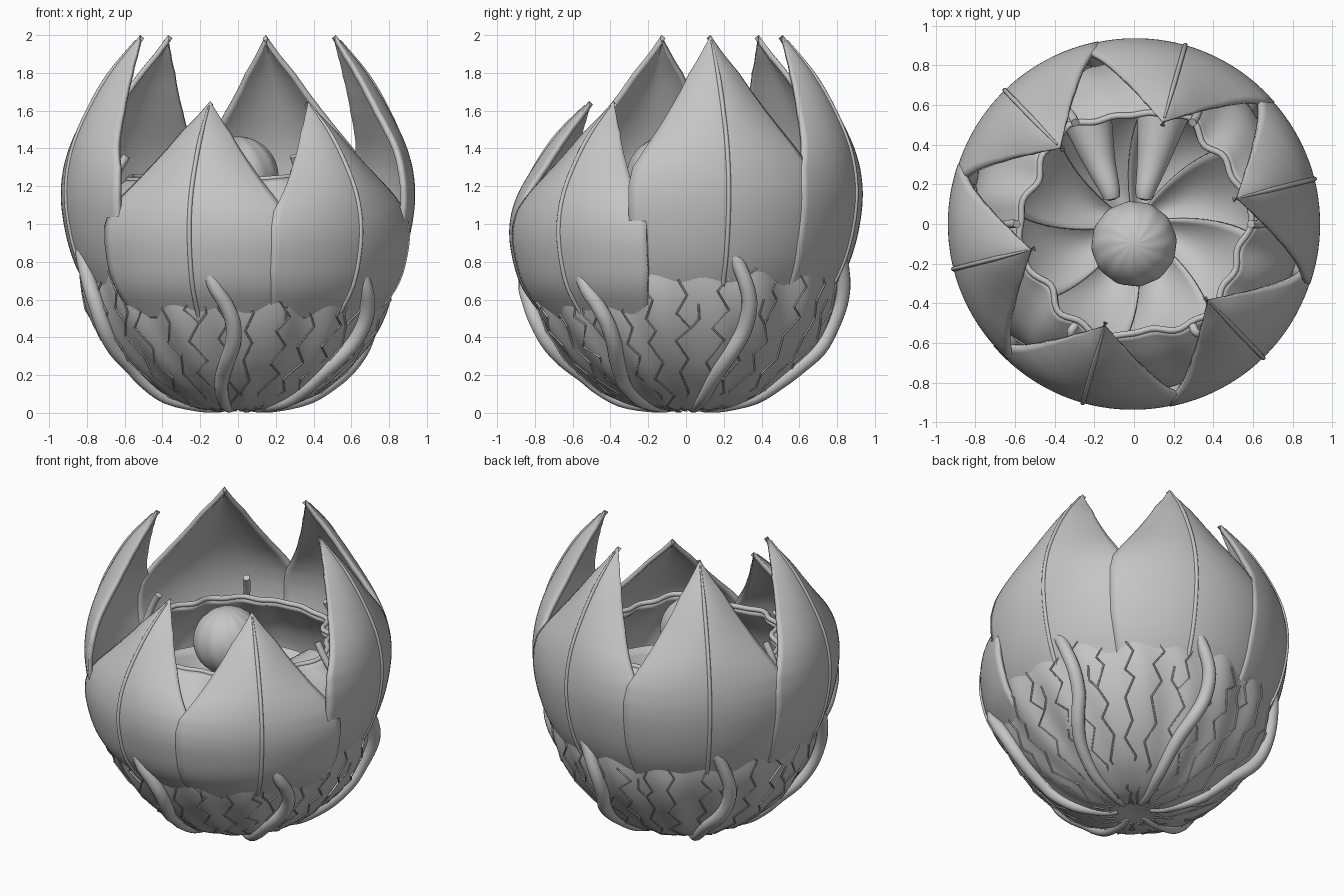
import bpy, bmesh, math, random
from mathutils import Vector

if "Cube" in bpy.data.objects:
    bpy.data.objects.remove(bpy.data.objects["Cube"])

random.seed(4)
rad = math.radians
grey = bpy.data.materials.new("plain grey")
grey.diffuse_color = (0.56, 0.56, 0.56, 1)
grey.use_nodes = True
grey.node_tree.nodes["Principled BSDF"].inputs["Base Color"].default_value = grey.diffuse_color


def smooth_path(pts, t):
    """Smooth curve through the points, t in 0..1."""
    p = [Vector(q) for q in pts]
    x = min(max(t, 0), 1) * (len(p) - 1)
    i = min(int(x), len(p) - 2)
    f = x - i
    a, b = p[i], p[i + 1]
    before = p[i - 1] if i else a * 2 - b
    after = p[i + 2] if i + 2 < len(p) else b * 2 - a
    return 0.5 * (2 * a + (b - before) * f + (2 * before - 5 * a + 4 * b - after) * f * f
                  + (3 * a - before - 3 * b + after) * f ** 3)


def table(pts, z):
    """Linear lookup in a list of (z, value)."""
    for (z0, a), (z1, b) in zip(pts, pts[1:]):
        if z <= z1:
            return a + (b - a) * (z - z0) / (z1 - z0)
    return pts[-1][1]


def finish(ob, angle=40):
    ob.data.materials.append(grey)
    bpy.ops.object.select_all(action='DESELECT')
    ob.select_set(True)
    bpy.context.view_layer.objects.active = ob
    bpy.ops.object.shade_smooth_by_angle(angle=rad(angle))
    return ob


def sheet(name, fn, nu, nv, closed=False, thick=0.0):
    """Grid surface from fn(u, v), optionally thickened to the inside."""
    bm = bmesh.new()
    cols = nv if closed else nv + 1
    g = [[bm.verts.new(fn(i / nu, j / nv)) for j in range(cols)] for i in range(nu + 1)]
    for i in range(nu):
        for j in range(nv):
            k = (j + 1) % cols
            bm.faces.new((g[i][j], g[i][k], g[i + 1][k], g[i + 1][j]))
    bmesh.ops.remove_doubles(bm, verts=bm.verts, dist=1e-5)
    me = bpy.data.meshes.new(name)
    bm.to_mesh(me)
    bm.free()
    ob = bpy.data.objects.new(name, me)
    bpy.context.collection.objects.link(ob)
    if thick:
        m = ob.modifiers.new("thickness", 'SOLIDIFY')
        m.thickness = thick
        m.offset = -1
    return finish(ob)


def tube(name, paths, radius, smooth=False, taper=None, cyclic=False, sides=3):
    """Round tubes along one or several point paths."""
    cu = bpy.data.curves.new(name, 'CURVE')
    cu.dimensions = '3D'
    cu.bevel_depth = radius
    cu.bevel_resolution = sides
    cu.use_fill_caps = True
    for pts in paths:
        if smooth:
            pts = [smooth_path(pts, k / 48) for k in range(49)]
        s = cu.splines.new('POLY')
        s.points.add(len(pts) - 1)
        for k, p in enumerate(pts):
            s.points[k].co = (*p, 1)
            s.points[k].radius = taper(k / (len(pts) - 1)) if taper else 1
        s.use_cyclic_u = cyclic
    ob = bpy.data.objects.new(name, cu)
    bpy.context.collection.objects.link(ob)
    bpy.ops.object.select_all(action='DESELECT')
    ob.select_set(True)
    bpy.context.view_layer.objects.active = ob
    bpy.ops.object.convert(target='MESH')
    return finish(bpy.context.object, 50)


def polar(r, a, z):
    return Vector((r * math.cos(a), r * math.sin(a), z))


# ---- bowl with a rippled wall and wavy rim
BOWL = [(0, .03), (.2, .018), (.4, .09), (.55, .2), (.66, .32), (.745, .45), (.8, .58),
        (.825, .7), (.825, .83), (.78, .99), (.69, 1.13), (.58, 1.24)]


def bowl_point(u, a, out=0.0):
    p = smooth_path(BOWL, u)
    wave = (.010 * math.sin(17 * a + 9 * u) + .007 * math.sin(11 * a - 5 * u)) * min(1, 3 * u)
    rim = max(0, (u - .75) * 4)
    wave += rim * (.022 * math.sin(6 * a + .8) + .010 * math.sin(13 * a))
    return polar(p.x + wave * (p.x > .05) + out, a, p.y + .01 * rim * math.sin(5 * a))


def u_at(z):
    return min((k / 400 for k in range(30, 401)), key=lambda u: abs(smooth_path(BOWL, u).y - z))


sheet("bowl", lambda u, v: bowl_point(u, v * math.tau), 60, 144, True, 0.04)
tube("bowl_rim", [[bowl_point(1, k * math.tau / 120, -.015) for k in range(120)]],
     0.016, cyclic=True)

# ---- six pointed outer petals, keeled towards the tip, the two at the front lower
PETAL = [(.87, .8), (.924, 1.0), (.939, 1.2), (.905, 1.4), (.82, 1.6), (.7, 1.8), (.535, 2.0)]
WIDTH = [(.6, 31), (.9, 33), (1.2, 33), (1.3, 32), (1.4, 28.5), (1.6, 21), (1.8, 12.5), (2.0, .15)]
KEEL = [(1.1, 0), (1.2, .004), (1.3, .014), (1.4, .034), (1.5, .058), (1.6, .074), (1.7, .076),
        (1.8, .066), (1.9, .042), (2.0, 0)]
ROOT_TURN = [(0, -2), (.2, 2), (.42, 10), (.62, 10), (.84, 3), (1.05, -8), (1.25, -14), (1.4, -14)]

roots = []
for n in range(6):
    mid = rad(14 + 60 * n)
    s = 0.825 if n in (4, 5) else 1.0
    profile = [(.77 if s == 1 else .75, .6)] + PETAL

    def petal(u, v, mid=mid, s=s, profile=profile):
        p = smooth_path(profile, u)
        w = 2 * v - 1
        keel = table(KEEL, p.y) * abs(w) ** 1.7 if p.y > 1.1 else 0
        return polar(p.x - .004 * v - keel, mid + rad(table(WIDTH, p.y)) * w, p.y * s)

    sheet("outer_petal", petal, 56, 24, False, 0.028)
    tube("petal_midrib", [[petal(k / 51, .5) for k in range(51)]], 0.012,
         taper=lambda t: 1 if t < .85 else 1 - (t - .85) * 4)

    # root winding up the bowl, then behind the petal to a prong over the rim
    path = [polar(.1, mid, .03), polar(.19, mid, .03)]
    for z in (.075, .16, .24, .34, .45, .58, .7, .84, .95, 1.08, 1.2):
        zz = z * (s if z < .9 else .95)
        a = mid + rad(table(ROOT_TURN, z) + (4 if s < 1 else 0))
        path.append(bowl_point(u_at(zz), a, .026 if .3 < z < .86 else .01))
    top = mid - rad(14)
    path += [polar(.635, top, 1.28), polar(.59, top, 1.36 if s == 1 else 1.27)]
    roots.append(path)
tube("root", roots, 0.042, True,
     lambda t: .5 + .5 * math.sin(math.pi * min(1, t * 1.1 + .02)), sides=5)

# ---- sharp zigzag veins climbing the bowl, with a few side twigs
veins = []
for n in range(30):
    a = math.tau * (n + random.uniform(-.2, .2)) / 30
    end = random.uniform(.68, 1.08)
    steps = round(end * 11)
    pts, side = [polar(random.uniform(.1, .15), a, .012)], random.choice((-1, 1))
    for k in range(steps + 1):
        z = .02 + (end - .02) * (k + random.uniform(-.25, .25)) / steps
        u = u_at(max(z, .02))
        pts.append(bowl_point(u, a + side * random.uniform(.016, .042) / smooth_path(BOWL, u).x, .005))
        side = -side
    veins.append(pts)
    if n % 3 == 0:
        b = pts[6]
        ang = math.atan2(b.y, b.x)
        veins.append([b, bowl_point(u_at(b.z + .05), ang + .06 * side, .004),
                      bowl_point(u_at(b.z + .13), ang + .05 * side, .004)])
tube("vein", veins, 0.006, sides=1)

# ---- cupped inner petals lining the bowl
INNER = [(.04, .46), (.2, .48), (.38, .57), (.53, .72), (.64, .9)]
for n in range(8):
    mid = math.tau * (n + .3) / 8

    def inner(u, v, mid=mid):
        p = smooth_path(INNER, u)
        w = 2 * v - 1
        return polar(p.x, mid + w * .43 + .35 * (1 - u),
                     p.y + .07 * w * w * math.sin(math.pi * u) + .012 * w)

    sheet("inner_petal", inner, 16, 12, False, 0.012)

# ---- two trumpet-shaped stamens at the back
for x0, x1 in ((-.11, -.25), (.05, .15)):
    tube("stamen", [[(x0, .12, .9), (x0 + .1 * (x1 - x0), .18, .9), ((x0 + x1) / 2, .34, .86),
                     (x1, .58, .82)]], 0.14, True,
         lambda t: .3 + .7 * t ** 2 - .2 * max(0, 1 - t * 16), sides=6)


# ---- fluted seed ball on a stalk
def ball(u, v):
    t, a = math.pi * u, v * math.tau
    r = .213 * (1 + .01 * math.sin(t) * math.cos(12 * a + 3 * t))
    return Vector((0, -.1, 1.25)) + polar(r * math.sin(t), a, -r * math.cos(t))


sheet("seed_ball", ball, 32, 96, True)
tube("ball_stalk", [[(0, -.02, .45), (0, -.07, .8), (0, -.1, 1.1)]], 0.07, True, sides=5)
